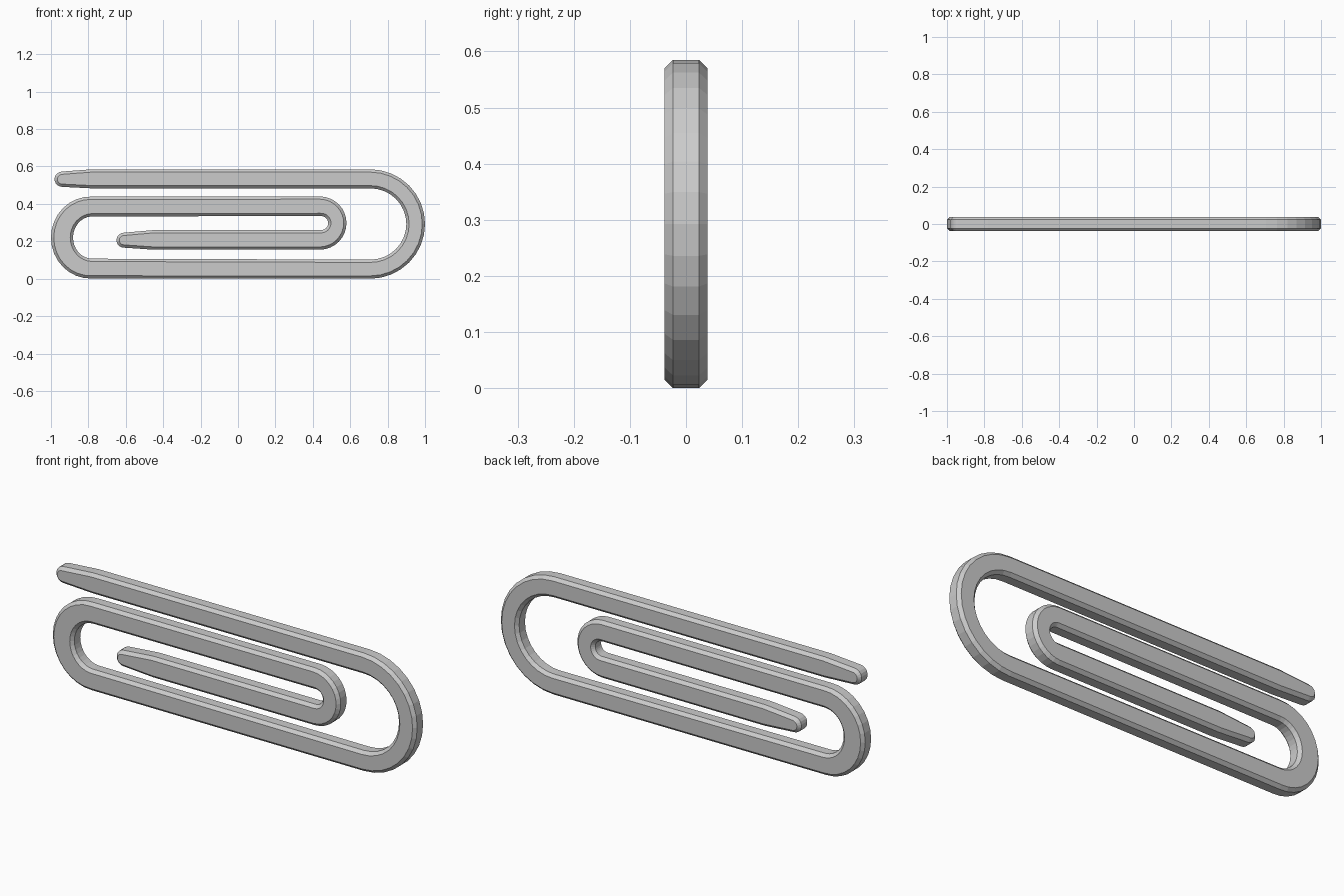
import bpy, bmesh
from math import sin, cos, radians
from mathutils import Vector

if "Cube" in bpy.data.objects:
    bpy.data.objects.remove(bpy.data.objects["Cube"])

HALF_Y, CHAMFER = 0.038, 0.015
SEGMENTS = 16


def cap(x, z, r, side):
    """Stations of a rounded tip pointing to -x, from the very end inward."""
    return [(Vector((x, z)), Vector((0, side)), r, radians(a)) for a in (80, 60, 40, 20, 0)]


def bend(cx, cz, rx, rz, start, hw_end, hw_mid):
    """Stations of a clockwise half turn; the normal points outward."""
    out = []
    for i in range(SEGMENTS + 1):
        a = radians(start - 180 * i / SEGMENTS)
        n = Vector((cos(a), sin(a)))
        hw = hw_end + (hw_mid - hw_end) * abs(n.x)
        out.append((Vector((cx + rx * n.x, cz + rz * n.y)), n, hw, 0))
    return out


# Wire path: outer tip, large bend, left bend, inner bend, inner tip
stations = cap(-0.94, 0.532, 0.041, 1)
stations.append((Vector((-0.78, 0.534)), Vector((0, 1)), 0.051, 0))
stations += bend(0.707, 0.2925, 0.243, 0.2415, 90, 0.051, 0.05)
stations += bend(-0.783, 0.22, 0.158, 0.166, -90, 0.053, 0.059)
stations += bend(0.44, 0.2975, 0.091, 0.09, 90, 0.0525, 0.049)
stations.append((Vector((-0.45, 0.2075)), Vector((0, -1)), 0.0525, 0))
stations += cap(-0.61, 0.206, 0.04, -1)[::-1]


def outline(inset):
    """Closed silhouette: outward side forward, inward side back."""
    sides = ([], [])
    for p, n, hw, a in stations:
        r = hw - inset
        q = p + Vector((-r * sin(a), 0))
        sides[0].append(q + n * r * cos(a))
        sides[1].append(q - n * r * cos(a))
    return sides[0] + sides[1][::-1]


# Chamfered wire from four stacked outlines
bm = bmesh.new()
loops = []
for y, inset in ((-HALF_Y, CHAMFER), (-HALF_Y + CHAMFER, 0),
                 (HALF_Y - CHAMFER, 0), (HALF_Y, CHAMFER)):
    loops.append([bm.verts.new((p.x, y, p.y)) for p in outline(inset)])
count = len(loops[0])
for a, b in zip(loops, loops[1:]):
    for i in range(count):
        j = (i + 1) % count
        bm.faces.new((a[i], a[j], b[j], b[i]))

# Flat front and back faces
for ring in (loops[0], loops[-1]):
    for i in range(len(stations) - 1):
        bm.faces.new((ring[i], ring[i + 1], ring[count - 2 - i], ring[count - 1 - i]))

bmesh.ops.recalc_face_normals(bm, faces=bm.faces)
mesh = bpy.data.meshes.new("paper_clip_wire")
bm.to_mesh(mesh)
bm.free()
bpy.context.collection.objects.link(bpy.data.objects.new("paper_clip_wire", mesh))
